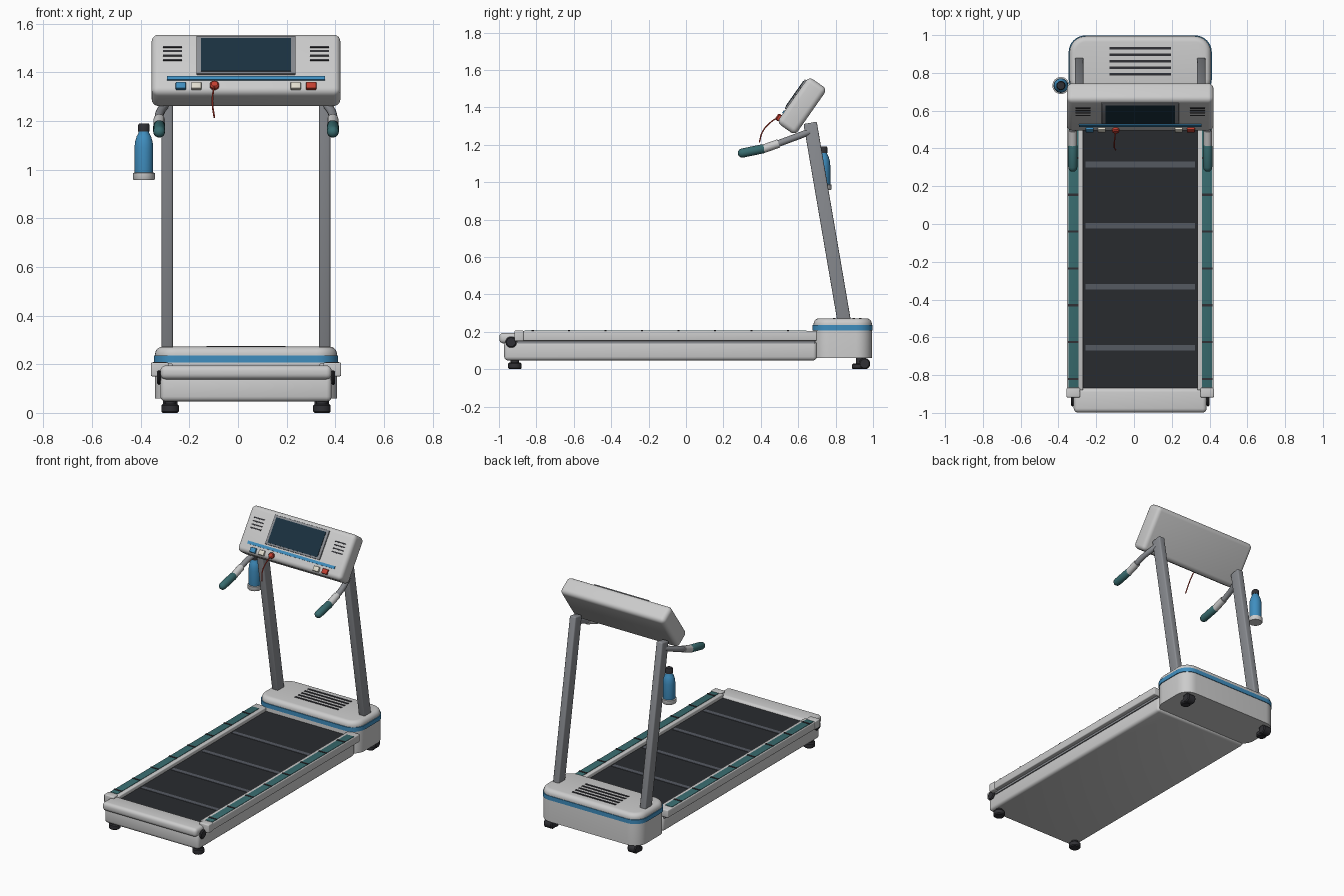
import bpy, bmesh, math
from mathutils import Matrix, Vector

if "Cube" in bpy.data.objects:
    bpy.data.objects.remove(bpy.data.objects["Cube"])

CX = 0.033  # machine centre line; the bottle shifts the overall bounds


def mat(name, r, g, b):
    m = bpy.data.materials.new(name)
    m.diffuse_color = (r, g, b, 1)
    m.use_nodes = True
    m.node_tree.nodes["Principled BSDF"].inputs["Base Color"].default_value = m.diffuse_color
    return m


LIGHT = mat("light_shell", 0.62, 0.62, 0.61)
STEEL = mat("steel", 0.25, 0.26, 0.28)
DARK = mat("dark_rubber", 0.03, 0.03, 0.035)
BELT = mat("belt_black", 0.022, 0.024, 0.028)
LINE = mat("belt_line", 0.09, 0.1, 0.12)
TEAL = mat("teal", 0.04, 0.15, 0.16)
BLUE = mat("blue", 0.05, 0.27, 0.52)
GLASS = mat("screen_glass", 0.01, 0.03, 0.05)
CREAM = mat("cream", 0.75, 0.72, 0.62)
RED = mat("red", 0.55, 0.05, 0.03)


def finish(ob, material):
    bpy.context.collection.objects.link(ob)
    ob.data.materials.append(material)
    bpy.ops.object.select_all(action='DESELECT')
    ob.select_set(True)
    bpy.context.view_layer.objects.active = ob
    if ob.type == 'CURVE':
        bpy.ops.object.convert(target='MESH')
    bpy.ops.object.shade_smooth_by_angle(angle=math.radians(35))
    return ob


def from_bm(bm, name, material, M):
    me = bpy.data.meshes.new(name)
    bmesh.ops.recalc_face_normals(bm, faces=bm.faces)
    bm.to_mesh(me)
    bm.free()
    ob = bpy.data.objects.new(name, me)
    ob.matrix_world = M
    return finish(ob, material)


def box(name, c, size, material, bev=0.0, seg=3, plan=0.0, M=Matrix()):
    """Box with optional rounded plan corners and rounded edges."""
    bm = bmesh.new()
    bmesh.ops.create_cube(bm, size=1)
    bmesh.ops.scale(bm, vec=size, verts=bm.verts)
    if plan:
        up = [e for e in bm.edges if abs(e.verts[0].co.z - e.verts[1].co.z) > 1e-5]
        bmesh.ops.bevel(bm, geom=up, offset=plan, segments=8, profile=0.5, affect='EDGES')
    if bev:
        if plan:
            top = size[2] / 2 - 1e-5
            es = [e for e in bm.edges if all(v.co.z > top for v in e.verts)]
        else:
            es = bm.edges[:]
        bmesh.ops.bevel(bm, geom=es, offset=bev, segments=seg, profile=0.5, affect='EDGES')
    return from_bm(bm, name, material, M @ Matrix.Translation(c))


def span(name, lo, hi, material, bev=0.0, **k):
    c = [(a + b) / 2 for a, b in zip(lo, hi)]
    return box(name, c, [b - a for a, b in zip(lo, hi)], material, bev, **k)


def lathe(name, profile, c, material, rot=Matrix(), seg=32):
    bm = bmesh.new()
    vs = [bm.verts.new((r, 0, z)) for r, z in profile]
    es = [bm.edges.new(p) for p in zip(vs, vs[1:])]
    bmesh.ops.spin(bm, geom=vs + es, cent=(0, 0, 0), axis=(0, 0, 1),
                   angle=2 * math.pi, steps=seg, use_duplicate=False)
    bmesh.ops.remove_doubles(bm, verts=bm.verts, dist=1e-5)
    return from_bm(bm, name, material, Matrix.Translation(c) @ rot)


def disc(name, r, h, c, material, rot=Matrix(), b=0.006):
    return lathe(name, [(0, -h/2), (r-b, -h/2), (r, -h/2+b), (r, h/2-b), (r-b, h/2), (0, h/2)],
                 c, material, rot)


def tube(name, pts, r, material, smooth=False):
    cu = bpy.data.curves.new(name, 'CURVE')
    cu.dimensions = '3D'
    cu.bevel_depth, cu.bevel_resolution, cu.use_fill_caps = r, 4, True
    sp = cu.splines.new('BEZIER')
    sp.bezier_points.add(len(pts) - 1)
    for p, co in zip(sp.bezier_points, pts):
        p.co = co
        p.handle_left_type = p.handle_right_type = 'AUTO' if smooth else 'VECTOR'
    return finish(bpy.data.objects.new(name, cu), material)


RX = Matrix.Rotation(math.pi / 2, 4, 'Y')  # turns a lathe axis to x

# deck body, belt and belt lines
span("deck_body", (CX-.352, -.972, .047), (CX+.352, .70, .152), LIGHT, .02)
span("running_belt", (CX-.302, -.93, .14), (CX+.302, .70, .180), BELT)
for i in range(4):
    y = .315 - i * .3235
    span("belt_line", (CX-.29, y-.015, .175), (CX+.29, y+.015, .1825), LINE)
span("rear_roller_cover", (CX-.352, -.998, .138), (CX+.352, -.868, .195), LIGHT, .022, seg=4)

# side rails with grip strips, end caps, roller bolts and feet
for s in (-1, 1):
    def side(name, a, b, y0, y1, z0, z1, m, bev=0.0):
        xs = sorted((CX + s*a, CX + s*b))
        return span(name, (xs[0], y0, z0), (xs[1], y1, z1), m, bev)
    side("side_rail", .302, .388, -.88, .70, .152, .204, LIGHT, .006)
    side("rail_end_cap", .318, .391, -.918, -.868, .15, .207, LIGHT, .006)
    side("foot_grip_strip", .327, .381, -.865, .645, .2, .207, TEAL, .002)
    for i in range(8):
        y = .545 - i * .195
        side("strip_groove", .326, .382, y-.006, y+.006, .2, .2095, DARK)
    side("rail_shadow_line", .345, .358, -.9, .69, .138, .153, STEEL)
    disc("roller_bolt", .03, .016, (CX+s*.358, -.935, .145), DARK, RX)
    disc("rear_foot", .036, .036, (CX+s*.312, -.915, .018), DARK)
    disc("rear_foot_stem", .022, .03, (CX+s*.312, -.915, .042), DARK)
    disc("transport_wheel", .03, .06, (CX+s*.312, .955, .03), DARK, RX)
    disc("front_foot", .032, .03, (CX+s*.312, .92, .015), DARK)
    disc("front_foot_stem", .022, .05, (CX+s*.312, .93, .045), DARK)

# motor hood
span("motor_hood", (CX-.374, .682, .06), (CX+.374, .994, .272), LIGHT, .03, seg=5, plan=.085)
span("hood_stripe", (CX-.379, .677, .208), (CX+.379, .998, .236), BLUE, plan=.088)
for i in range(5):
    y = .793 + i * .0345
    span("hood_vent", (CX-.162, y-.007, .265), (CX+.162, y+.007, .275), DARK)

# posts and handles
lean = math.atan2(.18, 1.05)
PM = Matrix.Translation((CX, .755, .785)) @ Matrix.Rotation(lean, 4, 'X')
for s in (-1, 1):
    box("post", (s*.3235, 0, 0), (.046, .072, 1.08), STEEL, .008, M=PM)
    P = lambda x, y, z: (CX + s*x, y, z)
    tube("handle_arm", [P(.325, .675, 1.275), P(.345, .61, 1.25), P(.357, .54, 1.224),
                        P(.357, .47, 1.198)], .018, STEEL, True)
    tube("handle_collar", [P(.357, .495, 1.207), P(.357, .41, 1.177)], .023, LIGHT)
    d = Vector((0, -.125, -.026))
    rot = d.to_track_quat('Z', 'Y').to_matrix().to_4x4()
    lathe("handle_grip", [(0, 0), (.022, 0), (.0245, .006), (.0245, .118), (.021, .132),
                          (.012, .141), (0, .144)], P(.357, .418, 1.18), TEAL, rot)

# console: local x across, z up the face, front face at y = -0.06
CM = Matrix.Translation((CX, .62, 1.408)) @ Matrix.Rotation(math.radians(-35), 4, 'X')
box("console", (0, 0, 0), (.776, .12, .3), LIGHT, .028, 5, M=CM)


def face(name, x, v, w, h, m, out=.006, bev=0.0):
    return box(name, (x, -.06 - out/2 + .003, v), (w, out + .006, h), m, bev, 2, M=CM)


face("screen_bezel", 0, .031, .408, .19, STEEL, .008, .003)
face("screen", 0, .03, .37, .164, GLASS, .011)
face("console_stripe", 0, -.083, .648, .018, BLUE, .006)
for x, m in ((-.268, BLUE), (-.204, CREAM), (.204, CREAM), (.268, RED)):
    face("button", x, -.122, .042, .032, m, .012, .004)
for s in (-1, 1):
    for v in (.075, .053, .031, .009):
        face("speaker_slot", s*.303, v, .078, .008, DARK, .003)

# safety key and its cord
key = CM @ Vector((-.13, -.067, -.122))
disc("safety_key", .019, .024, key, RED, Matrix.Rotation(math.radians(55), 4, 'X'))
tube("safety_cord", [key, key + Vector((-.004, -.035, -.02)), key + Vector((-.008, -.085, -.075)),
                     (key.x, .392, 1.213)], .0035, RED, True)

# bottle in its cup
B = (-.387, .733, 0)
lathe("bottle_cup", [(0, .957), (.042, .957), (.045, .962), (.045, .986), (.038, .988), (0, .988)], B, LIGHT)
lathe("bottle", [(0, .975), (.036, .975), (.0385, .99), (.0385, 1.09), (.036, 1.115), (.029, 1.138),
                 (.022, 1.15), (.02, 1.165), (0, 1.165)], B, BLUE)
lathe("bottle_cap", [(0, 1.157), (.024, 1.157), (.024, 1.182), (.02, 1.19), (0, 1.19)], B, DARK)
